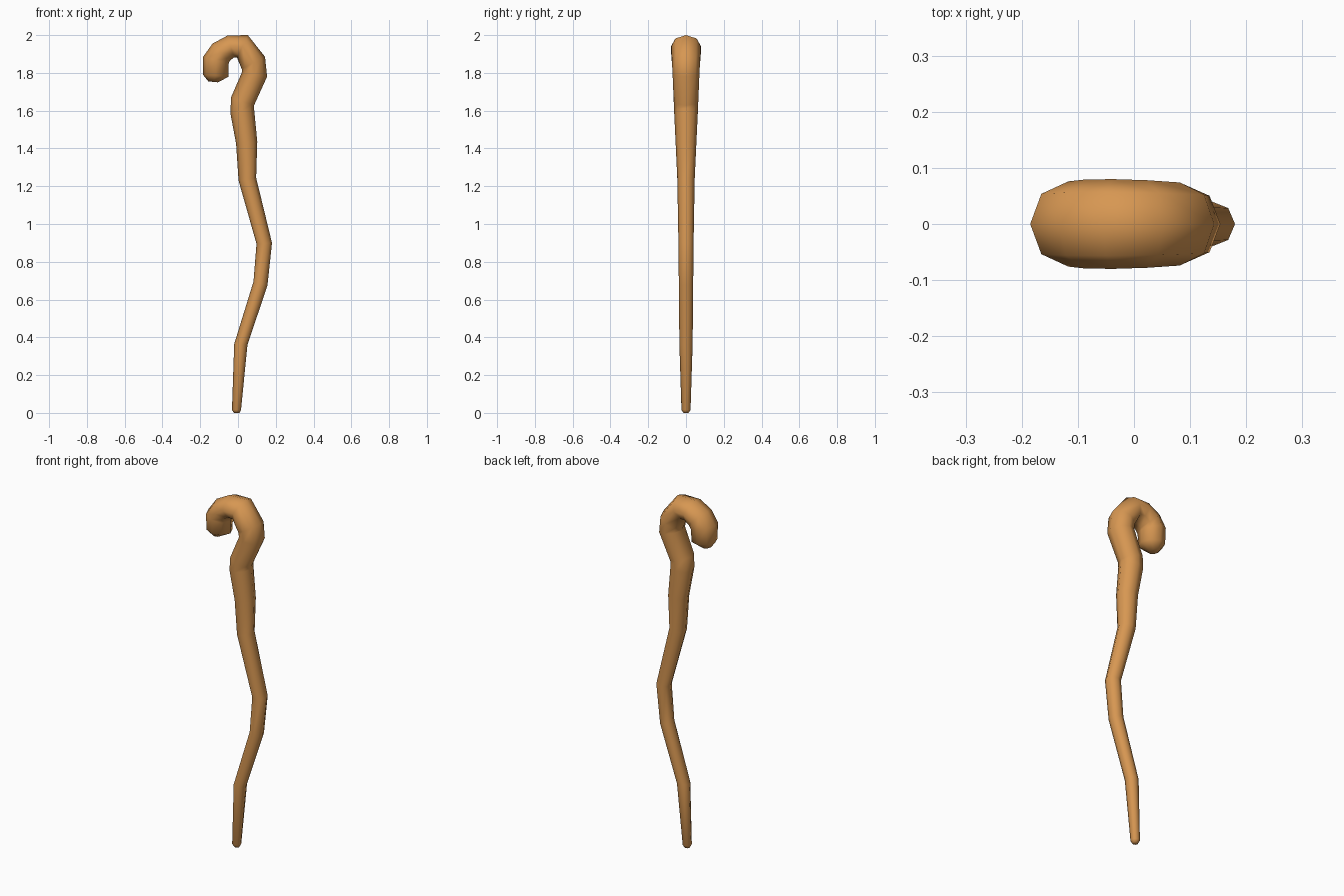
import bpy, bmesh, math
from mathutils import Vector

SIDES = 8
# Cross-sections along the staff: outer-left/inner (x, z), right/outer (x, z), half depth in y
SECTIONS = [
    (-0.022, 0.0, 0.008, 0.0, 0.014),
    (-0.032, 0.016, 0.016, 0.016, 0.024),
    (-0.02, 0.365, 0.05, 0.36, 0.035),
    (0.082, 0.695, 0.156, 0.675, 0.038),
    (0.098, 0.895, 0.18, 0.90, 0.04),
    (0.003, 1.23, 0.096, 1.245, 0.046),
    (-0.010, 1.425, 0.102, 1.435, 0.055),
    (-0.04, 1.585, 0.085, 1.612, 0.063),
    (-0.037, 1.67, 0.085, 1.628, 0.065),
    (0.022, 1.806, 0.154, 1.78, 0.071),
    (0.020, 1.82, 0.143, 1.885, 0.074),
    (-0.005, 1.88, 0.052, 2.0, 0.078),
    (-0.022, 1.882, -0.055, 1.998, 0.08),
    (-0.045, 1.862, -0.135, 1.955, 0.079),
    (-0.049, 1.85, -0.185, 1.885, 0.076),
    (-0.049, 1.78, -0.185, 1.79, 0.068),
    (-0.107, 1.75, -0.157, 1.755, 0.028),
]

mesh = bpy.data.meshes.new("crooked_staff")
bm = bmesh.new()

# Eight-sided rings
rings = []
for xa, za, xb, zb, ry in SECTIONS:
    a, b = Vector((xa, 0, za)), Vector((xb, 0, zb))
    mid, half = (a + b) / 2, (b - a) / 2
    rings.append([bm.verts.new(mid + half * math.cos(t) + Vector((0, ry * math.sin(t), 0)))
                  for t in (2 * math.pi * i / SIDES for i in range(SIDES))])

# Skin between rings and end caps
for r0, r1 in zip(rings, rings[1:]):
    for i in range(SIDES):
        j = (i + 1) % SIDES
        bm.faces.new((r0[i], r0[j], r1[j], r1[i]))
bm.faces.new(rings[0][::-1])
bm.faces.new(rings[-1])
bmesh.ops.recalc_face_normals(bm, faces=bm.faces)
for f in bm.faces:
    f.smooth = True
bm.to_mesh(mesh)
bm.free()

staff = bpy.data.objects.new("crooked_staff", mesh)
bpy.context.collection.objects.link(staff)

# Wood colour
wood = bpy.data.materials.new("warm_wood")
wood.diffuse_color = (0.68, 0.31, 0.085, 1)
mesh.materials.append(wood)
